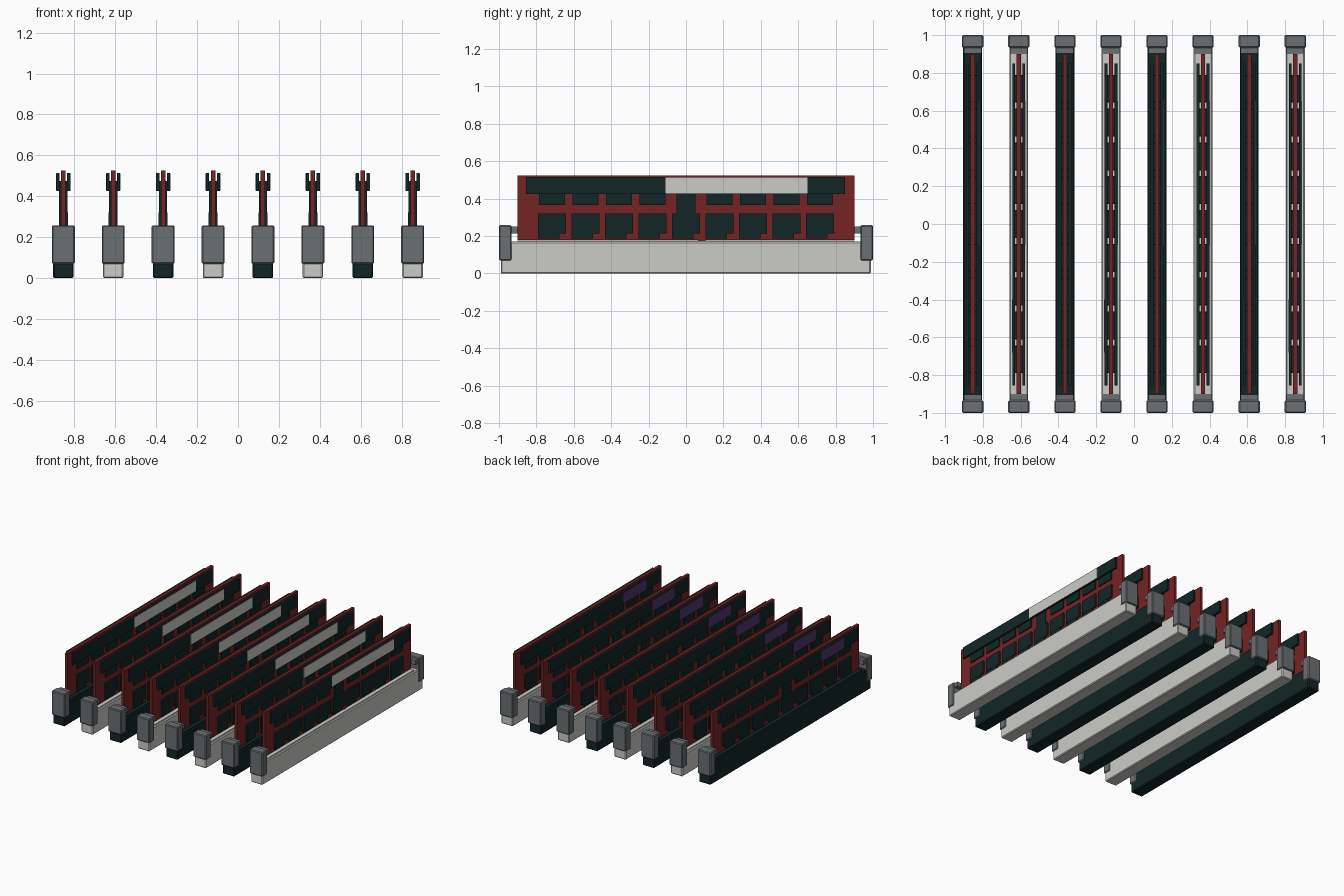
import bpy, bmesh
from mathutils import Vector

cube = bpy.data.objects.get("Cube")
if cube:
    bpy.data.objects.remove(cube, do_unlink=True)


def material(name, rgb):
    m = bpy.data.materials.new(name)
    m.use_nodes = True
    m.diffuse_color = (*rgb, 1)
    m.node_tree.nodes["Principled BSDF"].inputs["Base Color"].default_value = (*rgb, 1)
    return m


dark = material("dark teal plastic", (0.006, 0.019, 0.02))
white = material("off white", (0.6, 0.6, 0.57))
red = material("red board", (0.18, 0.017, 0.018))
grey = material("grey latch", (0.145, 0.16, 0.17))
purple = material("purple label", (0.08, 0.035, 0.15))


def build_mesh(name, mat, boxes, bevel=0):
    """Mesh of boxes, each given as x, y and z ranges."""
    bm = bmesh.new()
    for ranges in boxes:
        lo = Vector([min(r) for r in ranges])
        hi = Vector([max(r) for r in ranges])
        verts = bmesh.ops.create_cube(bm, size=1)["verts"]
        for v in verts:
            v.co = (lo + hi) / 2 + v.co * (hi - lo)
    if bevel:
        bmesh.ops.bevel(bm, geom=bm.edges[:], offset=bevel, segments=1,
                        affect='EDGES', profile=0.5)
    me = bpy.data.meshes.new(name)
    bm.to_mesh(me)
    bm.free()
    me.materials.append(mat)
    return me


def place(name, me, x):
    ob = bpy.data.objects.new(name, me)
    ob.location.x = x
    bpy.context.collection.objects.link(ob)


def both(boxes):
    """Add the copy of each box on the other face of the board."""
    return boxes + [((-x[0], -x[1]), y, z) for x, y, z in boxes]


# Slot body with a low ridge along the top
slot_boxes = [((-0.05, 0.05), (-0.99, 0.988), (0, 0.17))]
slots = [build_mesh("slot", m, slot_boxes, 0.006) for m in (dark, white)]
ridge_boxes = [((-0.036, 0.036), (-0.9, 0.9), (0.16, 0.176))]
ridges = [build_mesh("slot_ridge", m, ridge_boxes) for m in (dark, white)]

# End latches and the hooks that reach towards the board
latch_boxes, hook_boxes = [], []
for s in (-1, 1):
    latch_boxes.append(((-0.056, 0.056), (s * 0.933, s), (0.07, 0.258)))
    hook_boxes.append(((-0.046, 0.046), (s * 0.902, s * 0.94), (0.215, 0.25)))
latches = build_mesh("latches", grey, latch_boxes, 0.006)
hooks = build_mesh("latch_hooks", grey, hook_boxes)

# Board with its keyed lower edge
board = build_mesh("memory_board", red, [
    ((-0.011, 0.011), (-0.9, 0.9), (0.18, 0.525)),
    ((-0.011, 0.011), (0.065, 0.105), (0.17, 0.18)),
])

# Two rows of chips, a taller stack in the middle
chip_boxes = []
for i in range(-4, 5):
    y = i * 0.179
    if i:
        chip_boxes.append(((0.01, 0.02), (y - 0.07, y + 0.07), (0.365, 0.475)))
    else:
        chip_boxes.append(((0.01, 0.02), (-0.05, 0.05), (0.32, 0.475)))
    chip_boxes.append(((0.01, 0.022), (y - 0.074, y + 0.074), (0.215, 0.32)))
    chip_boxes.append(((0.01, 0.02), (y - 0.074, y + 0.04), (0.188, 0.215)))
chips = build_mesh("chips", dark, both(chip_boxes))

# Cover plates stand clear of the board, resting on the upper chips
plates = build_mesh("cover_plates", dark,
                    both([((0.019, 0.034), (-0.855, 0.85), (0.425, 0.515))]))
white_label = build_mesh("white_label", white,
                         [((0.033, 0.036), (-0.11, 0.65), (0.428, 0.512))])
purple_label = build_mesh("purple_label", purple,
                          [((-0.036, -0.033), (-0.68, -0.4), (0.428, 0.512))])

# Row of eight modules, slot colours alternating
for n in range(8):
    x = (n - 3.5) * 0.244
    place("slot", slots[n % 2], x)
    place("slot_ridge", ridges[n % 2], x)
    for me in (latches, hooks, board, chips, plates, white_label, purple_label):
        place(me.name, me, x)
